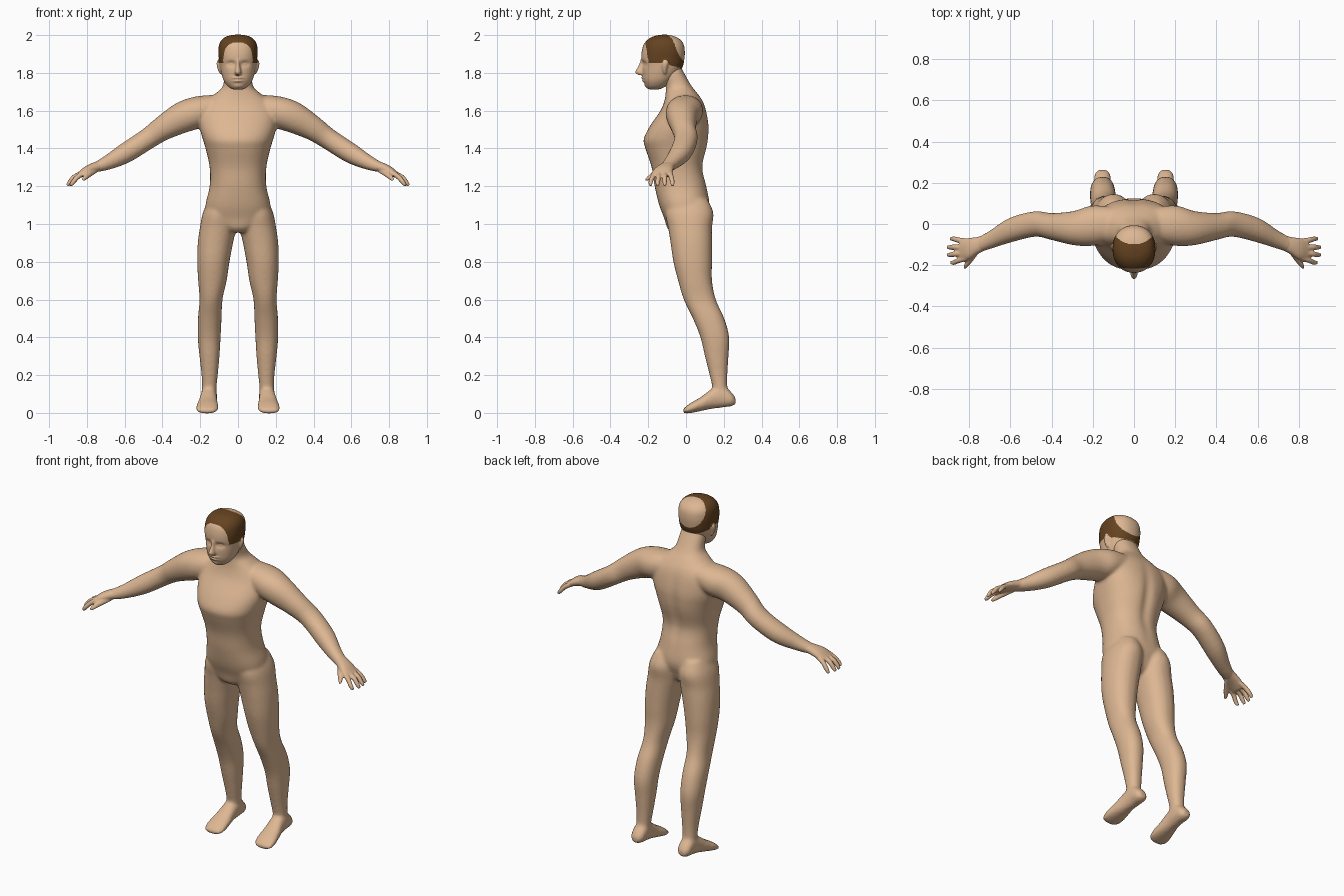
import bpy, bmesh, math
from mathutils import Vector


def material(name, rgb):
    m = bpy.data.materials.new(name)
    m.diffuse_color = (*rgb, 1)
    return m


SKIN = material("skin", (0.72, 0.47, 0.29))
HAIR = material("brown hair", (0.13, 0.056, 0.015))


def smooth_rows(rows, steps=4):
    """Catmull-Rom interpolation of the section parameters."""
    out = []
    for i in range(len(rows) - 1):
        a, b, c, d = (rows[max(i - 1, 0)], rows[i], rows[i + 1], rows[min(i + 2, len(rows) - 1)])
        for s in range(steps):
            t = s / steps
            out.append([0.5 * (2 * q + (r - p) * t + (2 * p - 5 * q + 4 * r - u) * t * t
                               + (3 * q - p - 3 * r + u) * t ** 3) for p, q, r, u in zip(a, b, c, d)])
    out.append(list(rows[-1]))
    return out


# Section frames: each returns centre and two half-axes
def level(p):      # z, x0, x1, y front, y back
    z, x0, x1, y0, y1 = p
    return (Vector(((x0 + x1) / 2, (y0 + y1) / 2, z)),
            Vector(((x1 - x0) / 2, 0, 0)), Vector((0, (y1 - y0) / 2, 0)))


def upright(p):    # y, x centre, half width, z low, z high
    y, x, w, z0, z1 = p
    return Vector((x, y, (z0 + z1) / 2)), Vector((w, 0, 0)), Vector((0, 0, (z1 - z0) / 2))


def limb(p):       # x, y, z, y radius, other radius, tilt in degrees
    x, y, z, ry, rz, a = p
    a = math.radians(a)
    return Vector((x, y, z)), Vector((0, ry, 0)), Vector((math.sin(a), 0, math.cos(a))) * rz


def loft(bm, rows, frame, side=1, power=2.2, n=28):
    rings = []
    for p in smooth_rows(rows):
        c, u, v = frame(p)
        ring = []
        for k in range(n):
            t = 2 * math.pi * k / n
            cs, sn = math.cos(t), math.sin(t)
            q = c + u * math.copysign(abs(cs) ** (2 / power), cs) + v * math.copysign(abs(sn) ** (2 / power), sn)
            ring.append(bm.verts.new((q.x * side, q.y, q.z)))
        rings.append(ring)
    for a, b in zip(rings, rings[1:]):
        for k in range(n):
            bm.faces.new((a[k], a[k - 1], b[k - 1], b[k]))
    bm.faces.new(rings[0])
    bm.faces.new(rings[-1])


def fuse(name, bm, voxel, rounds, bumps=()):
    """Merge overlapping lofts into one smooth skin, then push soft bumps along y."""
    bmesh.ops.recalc_face_normals(bm, faces=bm.faces)
    me = bpy.data.meshes.new(name)
    bm.to_mesh(me)
    bm.free()
    ob = bpy.data.objects.new(name, me)
    bpy.context.collection.objects.link(ob)
    r = ob.modifiers.new("remesh", 'REMESH')
    r.mode, r.voxel_size = 'VOXEL', voxel
    s = ob.modifiers.new("smooth", 'SMOOTH')
    s.factor, s.iterations = 0.5, rounds
    dg = bpy.context.evaluated_depsgraph_get()
    ob.data = bpy.data.meshes.new_from_object(ob.evaluated_get(dg))
    ob.modifiers.clear()
    ob.data.name = name
    for v in ob.data.vertices:
        x, y, z = v.co
        for bx, by, bz, rx, ry, rz, push in bumps:
            d = ((abs(x) - bx) / rx) ** 2 + ((y - by) / ry) ** 2 + ((z - bz) / rz) ** 2
            if d < 6:
                v.co.y += push * math.exp(-d)
    ob.data.materials.clear()
    ob.data.materials.append(SKIN)
    for f in ob.data.polygons:
        f.use_smooth = True
    return ob


# Body: torso and neck
body = bmesh.new()
torso = [(z, -w, w, f, b) for z, w, f, b in (
    (0.955, 0.05, -0.075, 0.03), (0.98, 0.10, -0.10, 0.08), (1.03, 0.16, -0.115, 0.105),
    (1.10, 0.172, -0.142, 0.125), (1.20, 0.15, -0.166, 0.11), (1.30, 0.15, -0.182, 0.09),
    (1.40, 0.172, -0.215, 0.112), (1.45, 0.187, -0.224, 0.12), (1.52, 0.205, -0.19, 0.122),
    (1.60, 0.205, -0.135, 0.108), (1.65, 0.17, -0.115, 0.09), (1.69, 0.12, -0.108, 0.062),
    (1.73, 0.08, -0.108, 0.03), (1.80, 0.072, -0.13, -0.01), (1.86, 0.06, -0.14, -0.04))]
loft(body, torso, level, power=2.3, n=40)

# Legs, feet and arms
leg = [(1.13, 0.03, 0.155, -0.09, 0.115), (1.06, 0.008, 0.186, -0.11, 0.145),
       (0.98, 0.01, 0.202, -0.095, 0.138), (0.90, 0.026, 0.213, -0.082, 0.138),
       (0.80, 0.045, 0.216, -0.067, 0.138), (0.70, 0.06, 0.211, -0.042, 0.138),
       (0.60, 0.082, 0.204, -0.012, 0.158), (0.50, 0.087, 0.212, 0.036, 0.203),
       (0.40, 0.092, 0.213, 0.076, 0.229), (0.30, 0.098, 0.204, 0.10, 0.225),
       (0.20, 0.107, 0.193, 0.125, 0.219), (0.13, 0.114, 0.19, 0.14, 0.22),
       (0.07, 0.115, 0.19, 0.14, 0.235)]
foot = [(0.262, 0.153, 0.02, 0.045, 0.08), (0.24, 0.153, 0.038, 0.035, 0.11),
        (0.19, 0.153, 0.042, 0.028, 0.15), (0.14, 0.156, 0.044, 0.022, 0.13),
        (0.08, 0.16, 0.054, 0.010, 0.085), (0.03, 0.163, 0.06, 0.0, 0.056),
        (0.0, 0.165, 0.054, -0.003, 0.034), (-0.016, 0.165, 0.036, 0.0, 0.02)]
arm = [(0.08, 0.0, 1.62, 0.08, 0.065, 5), (0.20, -0.008, 1.595, 0.098, 0.083, 12),
       (0.29, -0.02, 1.565, 0.083, 0.083, 28), (0.40, -0.012, 1.505, 0.065, 0.065, 33),
       (0.48, 0.0, 1.45, 0.062, 0.056, 33), (0.60, -0.03, 1.373, 0.06, 0.053, 30),
       (0.70, -0.078, 1.32, 0.044, 0.037, 27), (0.77, -0.108, 1.295, 0.037, 0.024, 27)]
for side in (1, -1):
    loft(body, leg, level, side)
    loft(body, foot, upright, side)
    loft(body, arm, limb, side, 2.1)
fuse("body", body, 0.009, 7, [(0, 0.11, 1.40, 0.03, 0.06, 0.18, -0.012)])

# Hands: palm, four fingers and thumb
palm = [(0.72, -0.088, 1.312, 0.037, 0.027, 28), (0.76, -0.105, 1.30, 0.042, 0.026, 28),
        (0.80, -0.12, 1.283, 0.052, 0.023, 32), (0.84, -0.125, 1.258, 0.05, 0.016, 38)]
fingers = [(-0.085, -0.072, 0.89), (-0.112, -0.113, 0.905), (-0.14, -0.15, 0.905), (-0.165, -0.187, 0.888)]
for side, name in ((1, "left_hand"), (-1, "right_hand")):
    hand = bmesh.new()
    loft(hand, palm, limb, side)
    for y0, y1, tip in fingers:
        loft(hand, [(0.81, y0, 1.275, 0.014, 0.014, 38),
                    (tip - 0.04, (y0 + y1) / 2, 1.25, 0.0135, 0.0135, 42),
                    (tip - 0.015, y1, 1.222, 0.012, 0.012, 50),
                    (tip, y1, 1.203, 0.008, 0.008, 50)], limb, side, 2, 14)
    loft(hand, [(0.755, -0.115, 1.292, 0.02, 0.022, 40), (0.785, -0.16, 1.268, 0.02, 0.018, 40),
                (0.81, -0.193, 1.245, 0.016, 0.013, 45), (0.822, -0.21, 1.232, 0.01, 0.008, 45)],
         limb, side, 2, 14)
    fuse(name, hand, 0.005, 3)

# Head with nose and ears
head = bmesh.new()
skull = [(z, -w, w, f, b) for z, w, f, b in (
    (1.713, 0.03, -0.198, -0.14), (1.73, 0.055, -0.212, -0.105), (1.76, 0.076, -0.225, -0.07),
    (1.80, 0.089, -0.23, -0.035), (1.84, 0.097, -0.231, -0.015), (1.87, 0.101, -0.236, -0.009),
    (1.91, 0.104, -0.235, -0.006), (1.95, 0.10, -0.224, -0.012), (1.978, 0.084, -0.2, -0.032),
    (1.995, 0.055, -0.168, -0.065), (2.002, 0.02, -0.13, -0.095))]
loft(head, skull, level, power=2.2, n=40)
loft(head, [(1.872, -0.009, 0.009, -0.24, -0.2), (1.835, -0.012, 0.012, -0.254, -0.2),
            (1.803, -0.018, 0.018, -0.27, -0.2), (1.788, -0.015, 0.015, -0.25, -0.2)], level, power=2, n=16)
for side in (1, -1):
    loft(head, [(1.795, 0.08, 0.097, -0.118, -0.105), (1.82, 0.08, 0.108, -0.127, -0.1),
                (1.85, 0.08, 0.114, -0.128, -0.092), (1.868, 0.08, 0.108, -0.12, -0.097)],
         level, side, 2, 16)
face_bumps = [(0.037, -0.225, 1.848, 0.022, 0.06, 0.014, 0.013),   # eye sockets
              (0.037, -0.222, 1.846, 0.012, 0.06, 0.007, -0.006),  # eyelids
              (0, -0.23, 1.774, 0.025, 0.05, 0.006, -0.011),       # upper lip
              (0, -0.23, 1.757, 0.022, 0.05, 0.006, -0.010),       # lower lip
              (0, -0.21, 1.728, 0.022, 0.05, 0.012, -0.006)]       # chin
ob = fuse("head", head, 0.005, 4, face_bumps)
ob.data.materials.append(HAIR)


# Hair: sides and top, leaving the face and a round patch at the back bare
def is_hair(c):
    if (c - Vector((0, -0.01, 1.957))).length < 0.1:
        return False
    if abs(c.x) > 0.105 and c.z < 1.87:
        return False
    low = 1.852 if c.y < -0.09 else 1.825 + max(0, -c.y - 0.03) * 0.3
    return c.z > low and c.y > -0.2 - (c.z - 1.87) * 0.17


for f in ob.data.polygons:
    f.material_index = int(is_hair(f.center))
